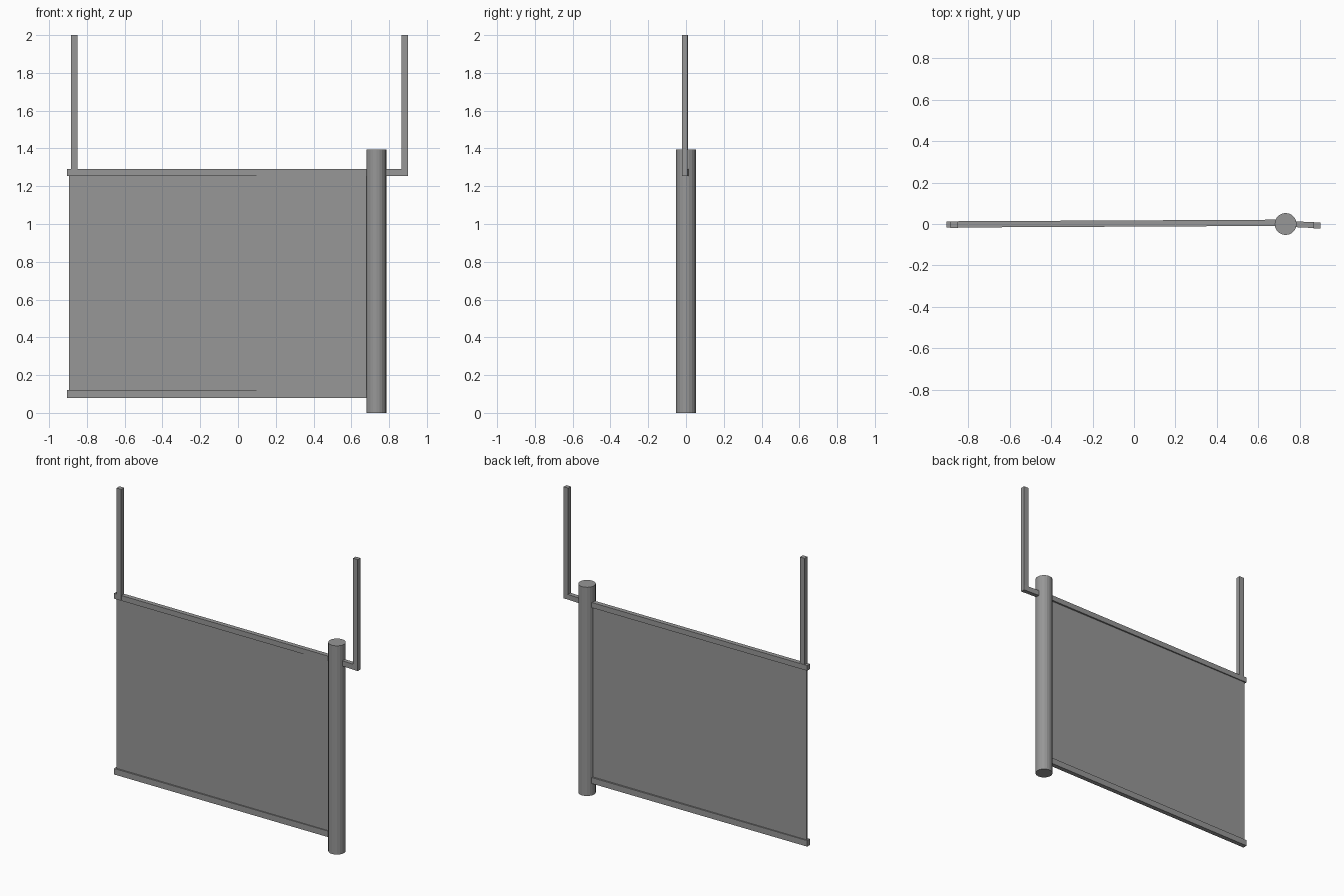
import bpy
import bmesh

cube = bpy.data.objects.get("Cube")
if cube:
    bpy.data.objects.remove(cube, do_unlink=True)

grey = bpy.data.materials.new("plain grey")
grey.use_nodes = True
colour = (0.31, 0.31, 0.31, 1)
grey.diffuse_color = colour
grey.node_tree.nodes["Principled BSDF"].inputs["Base Color"].default_value = colour


def finish(name, bm):
    bmesh.ops.recalc_face_normals(bm, faces=bm.faces)
    mesh = bpy.data.meshes.new(name)
    bm.to_mesh(mesh)
    bm.free()
    mesh.materials.append(grey)
    obj = bpy.data.objects.new(name, mesh)
    bpy.context.collection.objects.link(obj)
    return obj


def bar(name, x0, x1, y0, y1, z0, z1, depth):
    """Box from x0 to x1 whose centre line drifts from y0 to y1."""
    bm = bmesh.new()
    bmesh.ops.create_cube(bm, size=1)
    for v in bm.verts:
        end = v.co.x > 0
        v.co.x = x1 if end else x0
        v.co.y = (y1 if end else y0) + v.co.y * depth
        v.co.z = z1 if v.co.z > 0 else z0
    return finish(name, bm)


# Round post
bm = bmesh.new()
bmesh.ops.create_cone(bm, cap_ends=True, segments=20, radius1=0.053,
                      radius2=0.053, depth=1.395)
bmesh.ops.translate(bm, verts=bm.verts, vec=(0.732, 0, 0.6975))
finish("post", bm)

# Thin hanging panel
bar("panel", -0.895, 0.72, 0, 0.003, 0.08, 1.288, 0.012)

# Rails along the top and bottom of the panel, slightly askew
for name, low, high in (("bottom_rail", 0.08, 0.12), ("top_rail", 1.255, 1.29)):
    bar(name, -0.905, 0.732, -0.002, 0.006, low, high, 0.03)

# Short arm past the post and the two uprights
bar("side_arm", 0.732, 0.9, 0.001, -0.007, 1.255, 1.29, 0.028)
bar("left_upright", 0.866, 0.9, -0.007, -0.007, 1.255, 2, 0.028)
bar("right_upright", -0.885, -0.85, -0.004, -0.004, 1.26, 2, 0.03)
